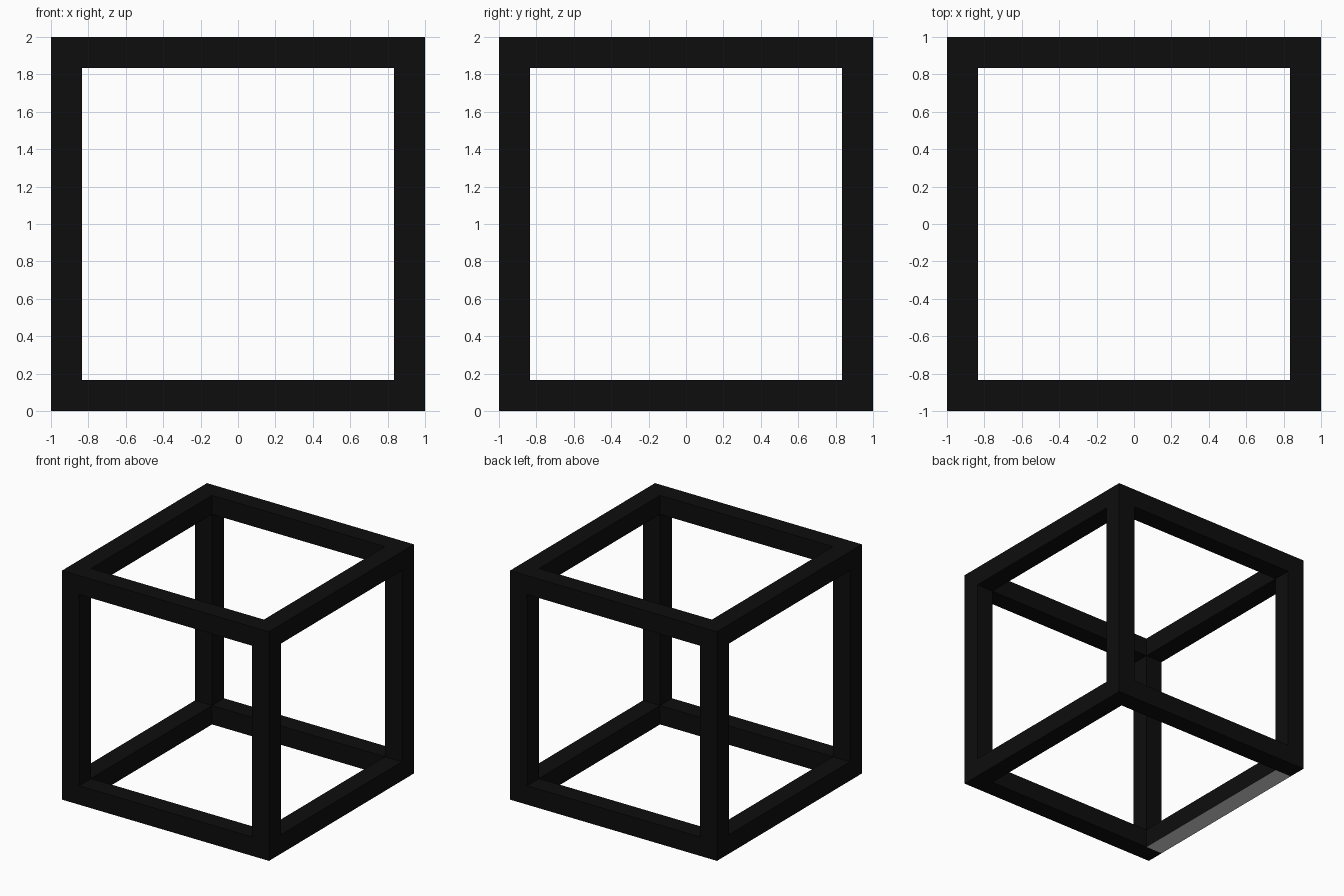
import bpy, bmesh
from mathutils import Vector

if "Cube" in bpy.data.objects:
    bpy.data.objects.remove(bpy.data.objects["Cube"])

T = 0.165          # beam thickness
C = 1 - T / 2      # beam centre line
L = 2 - 2 * T      # rail length between posts


def material(name, rgb):
    m = bpy.data.materials.new(name)
    m.diffuse_color = (*rgb, 1)
    m.use_nodes = True
    m.node_tree.nodes["Principled BSDF"].inputs["Base Color"].default_value = m.diffuse_color
    return m


black = material("black", (0.004, 0.004, 0.004))
pale = material("pale_grey", (0.7, 0.69, 0.69))


def beam(name, centre, size, open_axis=None, pale_underside=False):
    bm = bmesh.new()
    bmesh.ops.create_cube(bm, size=1)
    for v in bm.verts:
        v.co = Vector(a * b for a, b in zip(v.co, size)) + Vector(centre)
    bm.normal_update()
    # rails butt against posts, so their hidden ends are left open
    if open_axis is not None:
        ends = [f for f in bm.faces if abs(f.normal[open_axis]) > 0.9]
        bmesh.ops.delete(bm, geom=ends, context='FACES')
    for f in bm.faces:
        f.material_index = int(pale_underside and f.normal.z < -0.9)
    mesh = bpy.data.meshes.new(name)
    bm.to_mesh(mesh)
    bm.free()
    mesh.materials.append(black)
    if pale_underside:
        mesh.materials.append(pale)
    bpy.context.collection.objects.link(bpy.data.objects.new(name, mesh))


# four full-height corner posts
for sx, nx in ((-1, "left"), (1, "right")):
    for sy, ny in ((-1, "front"), (1, "back")):
        beam(f"{ny}_{nx}_post", (sx * C, sy * C, 1), (T, T, 2))

# bottom and top rails; the bottom left rail has a pale underside
for z, nz in ((T / 2, "bottom"), (2 - T / 2, "top")):
    for s, nx, ny in ((-1, "left", "front"), (1, "right", "back")):
        beam(f"{nz}_{ny}_rail", (0, s * C, z), (L, T, T), 0)
        beam(f"{nz}_{nx}_rail", (s * C, 0, z), (T, L, T), 1,
             nz == "bottom" and s < 0)
